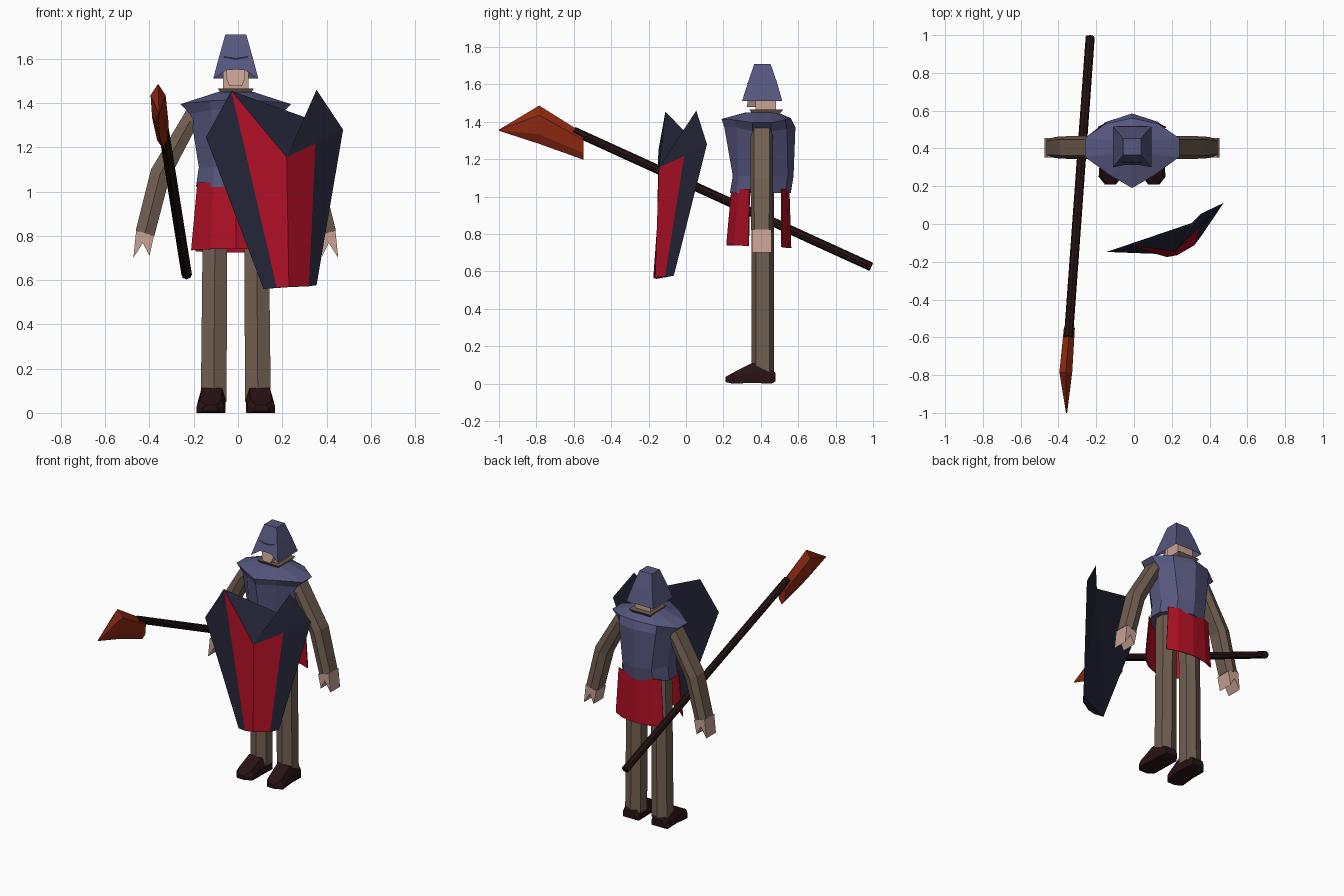
import bpy, bmesh, math
from mathutils import Vector

if "Cube" in bpy.data.objects:
    bpy.data.objects.remove(bpy.data.objects["Cube"])

CX, CY = -0.01, 0.405          # body axis


def material(name, rgb):
    m = bpy.data.materials.new(name)
    m.diffuse_color = (*rgb, 1)
    m.use_nodes = True
    m.node_tree.nodes["Principled BSDF"].inputs["Base Color"].default_value = m.diffuse_color
    return m


BLUE = material("steel_blue", (0.095, 0.095, 0.215))
RED = material("cloth_red", (0.43, 0.005, 0.018))
NAVY = material("dark_navy", (0.017, 0.018, 0.038))
BROWN = material("cloth_brown", (0.165, 0.112, 0.082))
SKIN = material("skin", (0.58, 0.36, 0.30))
SHOE = material("shoe_brown", (0.022, 0.006, 0.007))
WOOD = material("dark_wood", (0.017, 0.006, 0.006))
RUST = material("rust_orange", (0.27, 0.022, 0.006))


def build(name, verts, faces, mats, indices=None, fix=True):
    me = bpy.data.meshes.new(name)
    me.from_pydata([tuple(v) for v in verts], [], faces)
    for m in mats:
        me.materials.append(m)
    if indices:
        for p, i in zip(me.polygons, indices):
            p.material_index = i
    if fix:
        bm = bmesh.new()
        bm.from_mesh(me)
        bmesh.ops.recalc_face_normals(bm, faces=bm.faces)
        bm.to_mesh(me)
        bm.free()
    ob = bpy.data.objects.new(name, me)
    bpy.context.collection.objects.link(ob)
    return ob


def loft(name, rings, mat, cap_start=True, cap_end=True):
    """Skin closed rings that share one point count."""
    n = len(rings[0])
    verts = [v for r in rings for v in r]
    faces = [(k * n + i, k * n + (i + 1) % n, (k + 1) * n + (i + 1) % n, (k + 1) * n + i)
             for k in range(len(rings) - 1) for i in range(n)]
    if cap_start:
        faces.append(tuple(range(n))[::-1])
    if cap_end:
        faces.append(tuple(range((len(rings) - 1) * n, len(rings) * n)))
    return build(name, verts, faces, [mat])


def half_ring(pts):
    """Mirror (x, y, z) points running front centre to back centre."""
    return ([(CX + x, y, z) for x, y, z in pts] +
            [(CX - x, y, z) for x, y, z in pts[-2:0:-1]])


def box_ring(hx, y0, y1, z):
    return [(CX - hx, y0, z), (CX + hx, y0, z), (CX + hx, y1, z), (CX - hx, y1, z)]


# Torso armour with wide shoulders and flared hem
loft("torso", [
    half_ring([(0, .235, 1.02), (.10, .27, 1.02), (.18, .36, 1.02), (.18, .45, 1.02), (.11, .53, 1.02), (0, .56, 1.02)]),
    half_ring([(0, .25, 1.11), (.10, .28, 1.11), (.167, .36, 1.11), (.167, .45, 1.11), (.11, .545, 1.11), (0, .575, 1.11)]),
    half_ring([(0, .205, 1.37), (.11, .27, 1.37), (.205, .355, 1.35), (.205, .455, 1.35), (.14, .54, 1.36), (0, .585, 1.37)]),
    half_ring([(0, .19, 1.415), (.12, .26, 1.41), (.25, .355, 1.395), (.25, .455, 1.395), (.14, .53, 1.41), (0, .56, 1.42)]),
    half_ring([(0, .32, 1.45), (.05, .33, 1.45), (.08, .37, 1.45), (.08, .44, 1.45), (.05, .48, 1.45), (0, .49, 1.45)]),
], BLUE)

# Collar, neck and chin
loft("collar", [box_ring(.062, .36, .49, 1.43), box_ring(.08, .34, .52, 1.465)], BROWN)
loft("neck", [box_ring(.057, .372, .482, 1.42), box_ring(.057, .372, .482, 1.58)], SKIN)
loft("face", [box_ring(.028, .325, .40, 1.478), box_ring(.042, .33, .40, 1.51),
              box_ring(.042, .345, .40, 1.59)], SKIN)


# Helmet: tapered square shell, front edge raised over the face
def helmet_ring(h, yf, yb, z, arch=0):
    return half_ring([(0, yf + arch * .35, z + arch * 1.1), (h * .42, yf + arch * .3, z + arch),
                      (h, yf, z), (h, yb, z), (0, yb, z)])


loft("helmet", [helmet_ring(.102, .30, .515, 1.51, .038), helmet_ring(.074, .333, .485, 1.615),
                helmet_ring(.047, .365, .452, 1.71)], BLUE, cap_start=False)
build("eye_slit", [(CX - .055, .327, 1.605), (CX, .324, 1.595), (CX + .055, .327, 1.605),
                   (CX + .055, .331, 1.613), (CX, .328, 1.604), (CX - .055, .331, 1.613)],
      [(0, 1, 4, 5), (1, 2, 3, 4)], [NAVY], fix=False)


# Skirt panels, thin cloth front and back
def skirt(name, top, bottom):
    full = [[(CX - x, y, z) for x, y, z in row[:0:-1]] + [(CX + x, y, z) for x, y, z in row]
            for row in (top, bottom)]
    n = len(full[0])
    ob = build(name, full[0] + full[1],
               [(i, i + 1, n + i + 1, n + i) for i in range(n - 1)], [RED])
    mod = ob.modifiers.new("thickness", 'SOLIDIFY')
    mod.thickness = .006
    mod.offset = 0


skirt("front_skirt", [(0, .245, 1.04), (.10, .28, 1.04), (.172, .34, 1.04)],
      [(0, .218, .74), (.11, .26, .74), (.20, .335, .735)])
skirt("back_skirt", [(0, .55, 1.04), (.10, .535, 1.04), (.16, .51, 1.04)],
      [(0, .56, .725), (.11, .545, .725), (.18, .512, .73)])

for side, s in (("left", -1), ("right", 1)):
    # Leg: six-sided column
    def leg_ring(x, hx, hy, z):
        return [(CX + s * (x + hx * a), .41 + hy * b, z)
                for a, b in ((0, -1), (1, -.6), (1, .6), (0, 1), (-1, .6), (-1, -.6))]
    loft(side + "_leg", [leg_ring(.10, .058, .06, .05), leg_ring(.092, .055, .06, 1.05)], BROWN)

    # Shoe: sections from heel to toe
    def shoe_ring(x, y, hx, top, bot):
        return [(CX + s * (x + a * hx), y, z) for a, z in
                ((-1, bot), (1, bot), (1, (top + bot) * .5), (.75, top), (-.75, top), (-1, (top + bot) * .5))]
    loft(side + "_shoe", [shoe_ring(.108, .478, .045, .06, .012), shoe_ring(.108, .455, .06, .07, 0),
                          shoe_ring(.108, .355, .062, .112, .004), shoe_ring(.115, .25, .062, .058, 0),
                          shoe_ring(.115, .21, .03, .035, .008)], SHOE)

    # Arm: outer and inner edge points at shoulder, elbow and wrist
    rings = []
    for ox, oz, ix, iz, hy in ((.19, 1.40, .15, 1.27, .055), (.225, 1.365, .19, 1.27, .06),
                               (.383, 1.10, .30, 1.06, .06), (.452, .825, .368, .80, .056)):
        mx, mz, dx, dz = (ox + ix) / 2, (oz + iz) / 2, (ox - ix) / 2, (oz - iz) / 2
        rings.append([(CX + s * (mx + dx * a), CY + hy * b, mz + dz * a)
                      for a, b in ((1, -.7), (1, .7), (0, 1), (-1, .7), (-1, -.7), (0, -1))])
    loft(side + "_arm", rings, BROWN)

    # Hand: forked mitt
    outline = [(.450, .825), (.463, .70), (.42, .768), (.39, .708), (.37, .80)]
    loft(side + "_hand", [[(CX + s * x, y, z) for x, z in outline] for y in (.352, .456)], SKIN)

# Spear shaft
a, b = Vector((-.232, .99, .625)), Vector((-.347, -.60, 1.35))
q = (b - a).to_track_quat('Z', 'Y')
loft("spear_shaft", [[p + q @ Vector((.024 * math.cos(t * math.pi / 4), .024 * math.sin(t * math.pi / 4), 0))
                      for t in range(8)] for p in (a, b)], WOOD)


# Spear head: flat deep blade coming to a point
def blade_ring(x, y, hx, top, bot):
    d = top - bot
    return [(x, y, top), (x + hx, y, top - .25 * d), (x + hx * .8, y, bot + .25 * d),
            (x, y, bot), (x - hx * .8, y, bot + .25 * d), (x - hx, y, top - .25 * d)]


loft("spear_head", [blade_ring(-.342, -.548, .029, 1.338, 1.197), blade_ring(-.361, -.785, .034, 1.487, 1.282),
                    blade_ring(-.357, -1.0, .003, 1.358, 1.352)], RUST)

# Shield: faceted front with red centre, notched top and flat back
P = {"A": (-.03, -.11, 1.455), "L": (-.145, -.148, 1.245), "N": (.22, -.145, 1.155),
     "M": (.35, -.01, 1.217), "R": (.355, .055, 1.46), "E": (.475, .112, 1.28),
     "C": (.305, .005, 1.335), "1": (.115, -.158, .56), "2": (.175, -.175, .565),
     "3": (.23, -.165, .568), "4": (.32, -.112, .572), "5": (.355, -.065, .577)}
keys = list(P)
panels = ["A23N", "N34M", "AL12", "M45E", "NMER", "ANC", "CNR", "LAC1", "CRE5", "C51", "12345"]
build("shield", P.values(), [[keys.index(c) for c in f] for f in panels], [NAVY, RED],
      [1, 1] + [0] * (len(panels) - 2))
